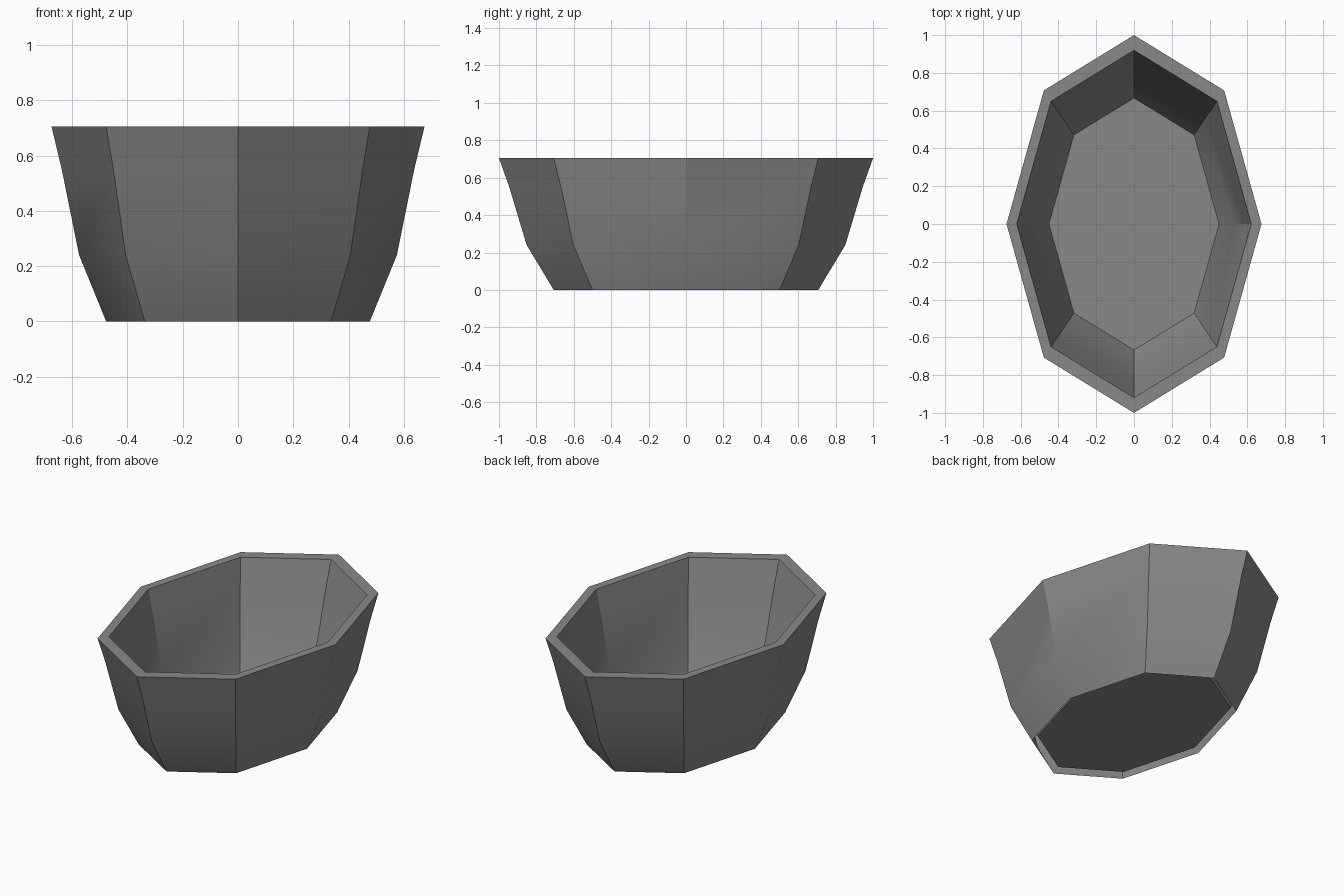
import bpy
import bmesh
from math import sin, cos, pi, radians

cube = bpy.data.objects.get("Cube")
if cube:
    bpy.data.objects.remove(cube, do_unlink=True)

SIDES = 8
WIDTH = 0.675  # oval: width relative to length

# Single grey material
grey = bpy.data.materials.new("grey")
grey.use_nodes = True
colour = (0.25, 0.25, 0.25, 1)
grey.diffuse_color = colour
bsdf = grey.node_tree.nodes["Principled BSDF"]
bsdf.inputs["Base Color"].default_value = colour
bsdf.inputs["Roughness"].default_value = 0.8

# Profile (radius, height): foot, up the outside, over the rim, down the inside to the floor
outside = [(0.707, 0), (0.852, 0.24), (0.945, 0.55), (1, 0.705)]
inside = [(0.92, 0.705), (0.87, 0.55), (0.784, 0.24), (0.667, 0.025)]

bm = bmesh.new()
rings = []
for radius, height in outside + inside:
    angles = [2 * pi * i / SIDES for i in range(SIDES)]
    rings.append([bm.verts.new((WIDTH * radius * cos(a), radius * sin(a), height)) for a in angles])

# Walls and rim
for low, high in zip(rings, rings[1:]):
    for i in range(SIDES):
        j = (i + 1) % SIDES
        bm.faces.new((low[i], low[j], high[j], high[i]))

# Floor, set just above the open foot
bm.faces.new(rings[-1])

mesh = bpy.data.meshes.new("bowl")
bm.to_mesh(mesh)
bm.free()
mesh.materials.append(grey)
bowl = bpy.data.objects.new("bowl", mesh)
bpy.context.collection.objects.link(bowl)

# Smooth bands, crisp corners
bpy.ops.object.select_all(action="DESELECT")
bowl.select_set(True)
bpy.context.view_layer.objects.active = bowl
bpy.ops.object.shade_smooth_by_angle(angle=radians(30))
